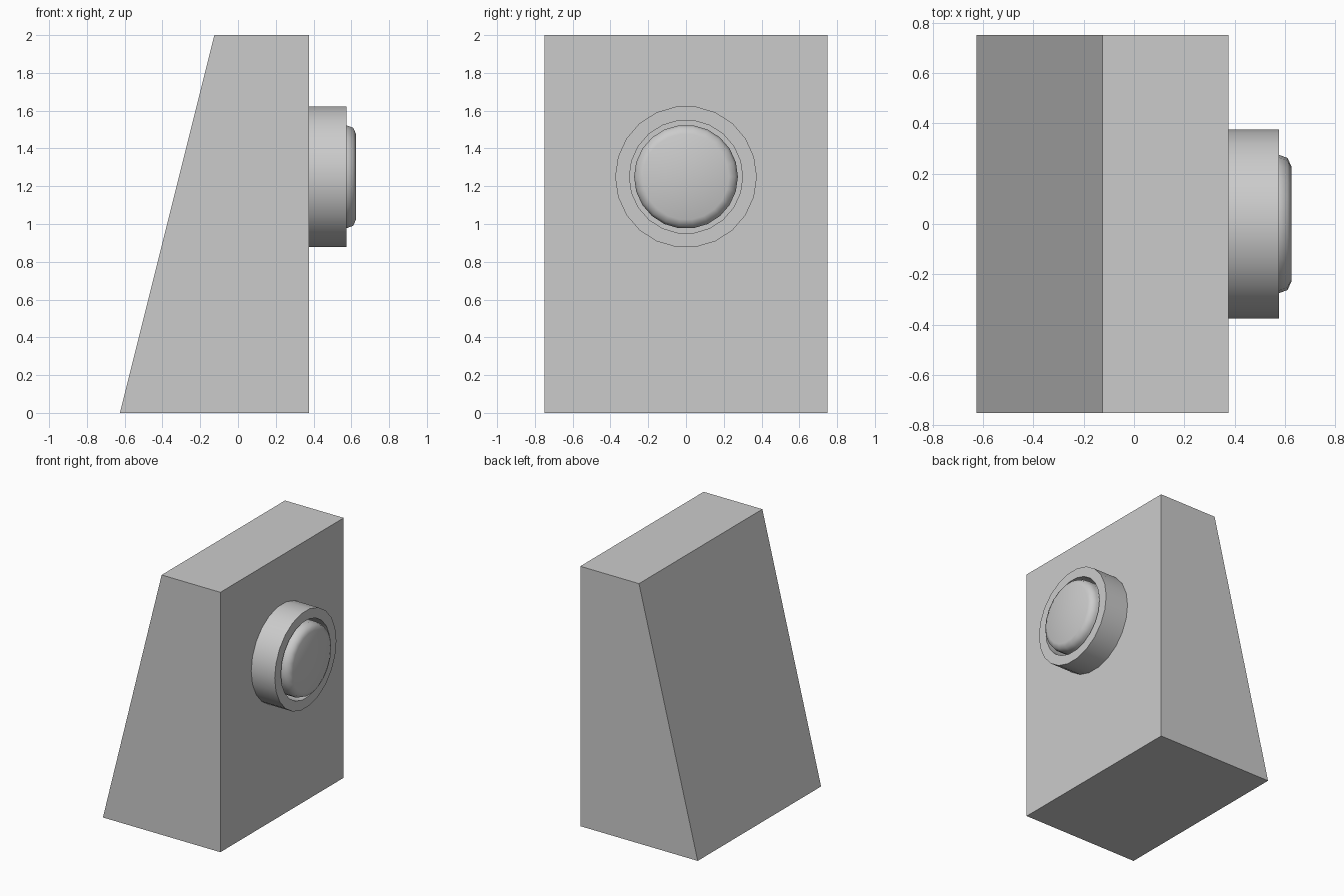
import bpy, bmesh
from math import cos, sin, tau, radians

cube = bpy.data.objects.get("Cube")
if cube:
    bpy.data.objects.remove(cube, do_unlink=True)

grey = bpy.data.materials.new("plain grey")
grey.use_nodes = True
colour = (0.6, 0.6, 0.6, 1)
grey.diffuse_color = colour
grey.node_tree.nodes["Principled BSDF"].inputs["Base Color"].default_value = colour

SIDES = 22
AXIS_Z = 1.25
FACE_X = 0.375


def finish(bm, name, smooth=None):
    bmesh.ops.recalc_face_normals(bm, faces=bm.faces)
    mesh = bpy.data.meshes.new(name)
    bm.to_mesh(mesh)
    bm.free()
    mesh.materials.append(grey)
    obj = bpy.data.objects.new(name, mesh)
    bpy.context.collection.objects.link(obj)
    if smooth:
        bpy.ops.object.select_all(action='DESELECT')
        obj.select_set(True)
        bpy.context.view_layer.objects.active = obj
        bpy.ops.object.shade_smooth_by_angle(angle=radians(smooth))
    return obj


def lathe(name, profile, closed, smooth):
    """Turn (x, radius) points around the button axis; open profiles get end caps."""
    bm = bmesh.new()
    rings = [[bm.verts.new((x, r * cos(tau * i / SIDES), AXIS_Z + r * sin(tau * i / SIDES)))
              for i in range(SIDES)] for x, r in profile]
    pairs = list(zip(rings, rings[1:]))
    if closed:
        pairs.append((rings[-1], rings[0]))
    else:
        bm.faces.new(rings[0])
        bm.faces.new(rings[-1])
    for a, b in pairs:
        for i in range(SIDES):
            j = (i + 1) % SIDES
            bm.faces.new((a[i], a[j], b[j], b[i]))
    return finish(bm, name, smooth)


# Body: block with a sloping back
bm = bmesh.new()
outline = [(-0.625, 0), (FACE_X, 0), (FACE_X, 2), (-0.125, 2)]
side = bm.faces.new([bm.verts.new((x, -0.75, z)) for x, z in outline])
pulled = bmesh.ops.extrude_face_region(bm, geom=[side])
bmesh.ops.translate(bm, vec=(0, 1.5, 0),
                    verts=[v for v in pulled["geom"] if isinstance(v, bmesh.types.BMVert)])
finish(bm, "sloped_body")

# Collar around the button
lathe("button_collar", [(FACE_X, 0.375), (0.575, 0.375), (0.575, 0.3), (FACE_X, 0.3)], True, 40)

# Push button with a rounded rim
lathe("push_button", [(FACE_X, 0.275), (0.575, 0.275), (0.61, 0.262), (0.625, 0.228)], False, 80)
